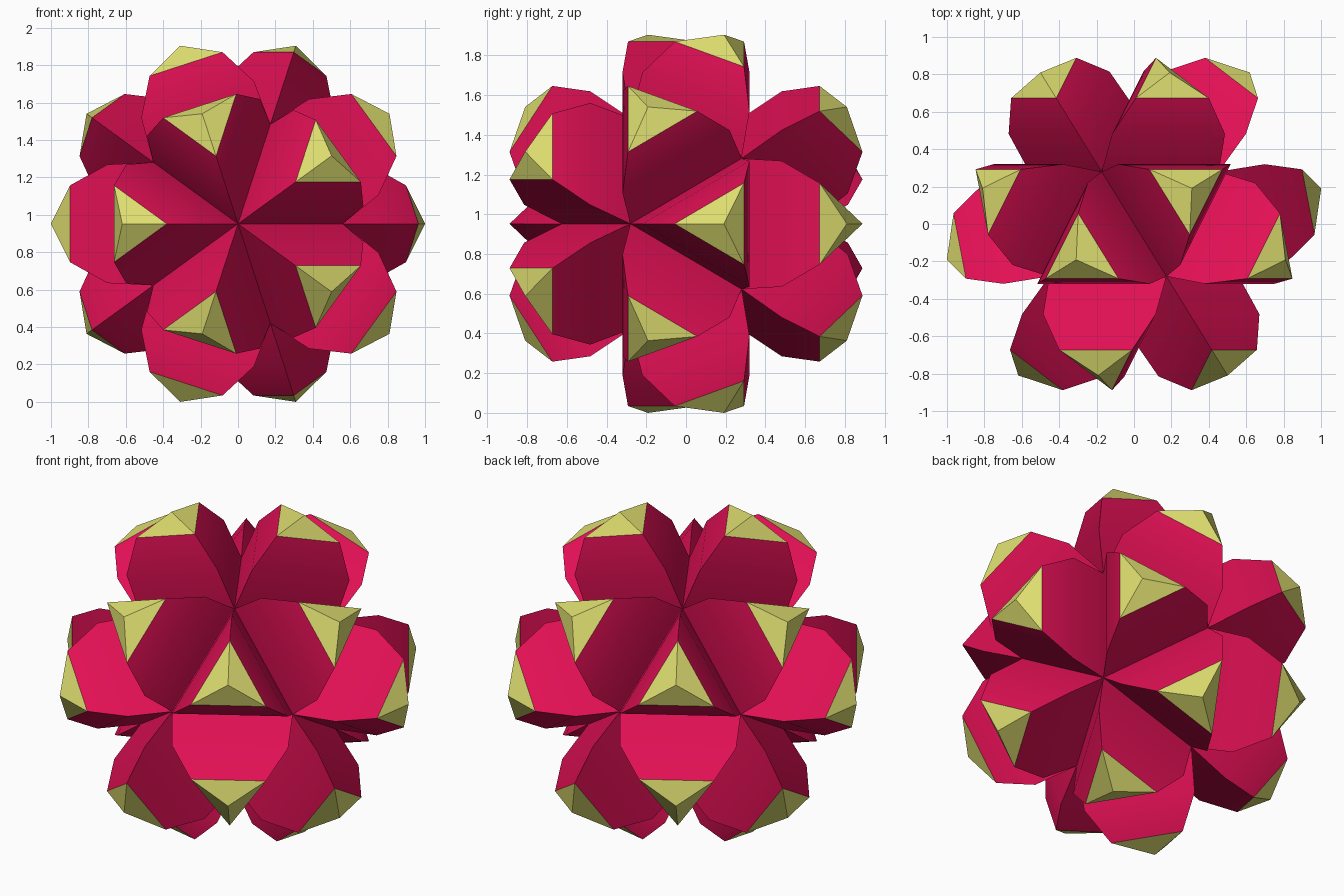
import bpy, bmesh
from math import sin, cos, radians, sqrt
from mathutils import Vector

if "Cube" in bpy.data.objects:
    bpy.data.objects.remove(bpy.data.objects["Cube"])

R = 0.626                     # depth of the twelve pits
CENTRE = Vector((0, 0, 0.952))
# (height along face normal, corner radius): mid bulge, tip base
MID, TOP, APEX = (0.746, 0.366), (0.937, 0.237), 1.019


def material(name, rgb):
    m = bpy.data.materials.new(name)
    m.diffuse_color = (*rgb, 1)
    m.use_nodes = True
    m.node_tree.nodes["Principled BSDF"].inputs["Base Color"].default_value = m.diffuse_color
    return m


def finish(bm, name, mat):
    bmesh.ops.recalc_face_normals(bm, faces=bm.faces)
    # open shells: make sure every face looks outward
    for f in bm.faces:
        f.normal_update()
        if f.normal.dot(f.calc_center_median()) < 0:
            f.normal_flip()
    bmesh.ops.translate(bm, vec=CENTRE, verts=bm.verts)
    me = bpy.data.meshes.new(name)
    bm.to_mesh(me)
    bm.free()
    me.materials.append(mat)
    ob = bpy.data.objects.new(name, me)
    bpy.context.collection.objects.link(ob)
    return ob


# Icosahedron with a vertex facing the front, as the layout for the blocks
layout = bmesh.new()
for s in (-1, 1):
    layout.verts.new((0, s * R, 0))
    for k in range(5):
        a = radians(72 * k + (36 if s > 0 else 0))
        r = 2 * R / sqrt(5)
        layout.verts.new((r * cos(a), s * R / sqrt(5), r * sin(a)))
bmesh.ops.convex_hull(layout, input=layout.verts)

petals, tips = bmesh.new(), bmesh.new()
for face in layout.faces:
    pits = [v.co.copy() for v in face.verts]
    mid_pt = sum(pits, Vector()) / 3
    n = mid_pt.normalized()
    dirs = [(p - mid_pt).normalized() for p in pits]

    # Red block: three curved walls rising from the pits to the tip base
    rings = [pits] + [[n * h + d * r for d in dirs] for h, r in (MID, TOP)]
    rows = [[petals.verts.new(p) for p in ring] for ring in rings]
    for lo, hi in zip(rows, rows[1:]):
        for i in range(3):
            j = (i + 1) % 3
            petals.faces.new((lo[i], lo[j], hi[j], hi[i]))

    # Yellow pyramid tip
    base = [tips.verts.new(p) for p in rings[2]]
    apex = tips.verts.new(n * APEX)
    for i in range(3):
        tips.faces.new((base[i], base[(i + 1) % 3], apex))
layout.free()

petal_ob = finish(petals, "petals", material("crimson", (0.75, 0.005, 0.09)))
finish(tips, "tips", material("yellow", (0.72, 0.72, 0.16)))

# Smooth the walls, keep the ridges sharp
bpy.ops.object.select_all(action='DESELECT')
petal_ob.select_set(True)
bpy.context.view_layer.objects.active = petal_ob
bpy.ops.object.shade_smooth_by_angle(angle=radians(30))
